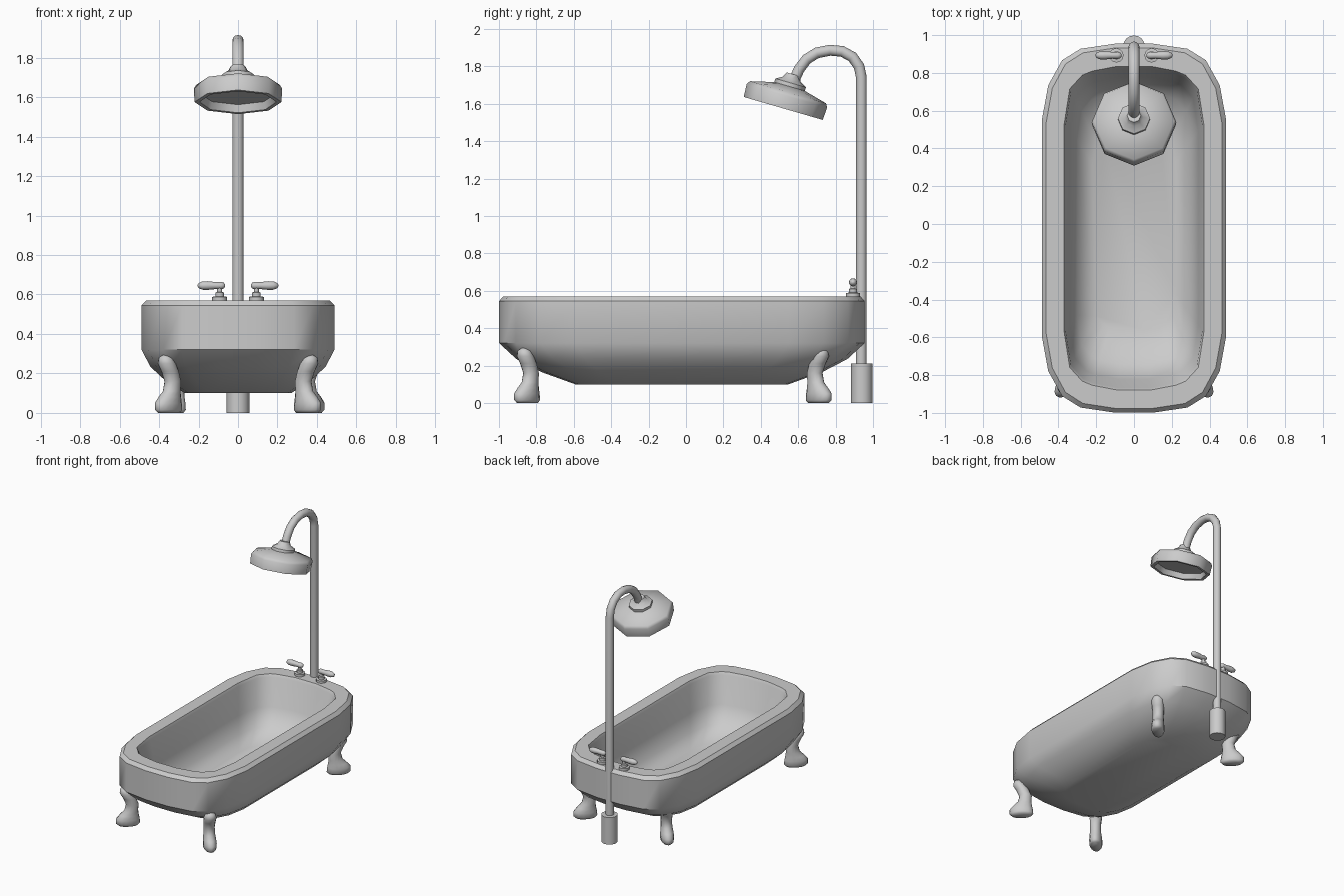
import bpy, bmesh, math
from mathutils import Matrix, Vector

if "Cube" in bpy.data.objects:
    bpy.data.objects.remove(bpy.data.objects["Cube"])


def make(name, rings, matrix=Matrix(), angle=40):
    """Skin a stack of equal-length point rings and cap both ends."""
    bm = bmesh.new()
    loops = [[bm.verts.new(p) for p in r] for r in rings]
    n = len(rings[0])
    for a, b in zip(loops, loops[1:]):
        for i in range(n):
            j = (i + 1) % n
            bm.faces.new((a[i], a[j], b[j], b[i]))
    bm.faces.new(loops[0])
    bm.faces.new(loops[-1])
    bmesh.ops.transform(bm, matrix=matrix, verts=bm.verts)
    bmesh.ops.recalc_face_normals(bm, faces=bm.faces)
    me = bpy.data.meshes.new(name)
    bm.to_mesh(me)
    bm.free()
    ob = bpy.data.objects.new(name, me)
    bpy.context.collection.objects.link(ob)
    bpy.ops.object.select_all(action='DESELECT')
    ob.select_set(True)
    bpy.context.view_layer.objects.active = ob
    bpy.ops.object.shade_smooth_by_angle(angle=math.radians(angle))
    return ob


def ellipse(cx, z, rx, ry, n):
    return [(cx + rx * math.cos(2 * math.pi * i / n),
             ry * math.sin(2 * math.pi * i / n), z) for i in range(n)]


def lathe(name, profile, n, matrix=Matrix(), angle=40):
    return make(name, [ellipse(0, z, r, r, n) for r, z in profile], matrix, angle)


# Tub: rounded oblong rings, outside from bottom to rim, then down the inside
OUTER = [(1, .585), (.93, .775), (.78, .91), (.58, .972), (.2, 1)]
INNER = [(1, .64), (.92, .86), (.74, .945), (.6, .97), (.24, 1)]


def oblong(shape, hw, hl, z):
    q = [(x * hw, y * hl) for x, y in shape]
    half = q + [(-x, y) for x, y in reversed(q)]
    return [(x, y - .022, z) for x, y in half + [(-x, -y) for x, y in half]]


tub = [oblong(OUTER, *r) for r in (
    (.27, .57, .10), (.37, .75, .165), (.445, .885, .235), (.488, .977, .32),
    (.488, .977, .545), (.465, .955, .57))]
tub += [oblong(INNER, *r) for r in (
    (.37, .857, .57), (.362, .845, .55), (.34, .80, .34),
    (.30, .72, .22), (.22, .54, .15))]
make("tub", tub)

# Clawed feet, toes pointing out along the diagonals
LEG = [(0, 0, .07, .036), (.015, .002, .086, .046), (.05, .004, .084, .048),
       (.08, -.006, .068, .045), (.11, -.02, .05, .041), (.16, -.028, .045, .04),
       (.21, -.008, .046, .043), (.25, .016, .046, .046), (.28, .024, .034, .036),
       (.295, .024, .012, .012)]
for sx, side in ((-1, "left"), (1, "right")):
    for sy, end in ((-1, "front"), (1, "back")):
        shift = .018 if sy > 0 else 0
        m = (Matrix.Translation((sx * .35 + shift, -.07 + sy * .778, 0))
             @ Matrix.Rotation(math.atan2(sy, sx), 4, 'Z'))
        make(f"{end}_{side}_foot", [ellipse(u, z, a, b, 14) for z, u, a, b in LEG], m, 60)

# Pipe foot and shower pipe swept along its bend
lathe("pipe_base", [(.058, 0), (.058, .21)], 16, Matrix.Translation((0, .94, 0)))
PATH = [(.937, .1), (.937, 1.745), (.925, 1.80), (.89, 1.85), (.835, 1.88), (.77, 1.886),
        (.70, 1.872), (.645, 1.838), (.605, 1.785), (.58, 1.73), (.57, 1.70)]
pts = [Vector((0, y, z)) for y, z in PATH]
rings = []
for i, p in enumerate(pts):
    t = (pts[min(i + 1, len(pts) - 1)] - pts[max(i - 1, 0)]).normalized()
    if i < 2:
        t = Vector((0, 0, 1))
    side = Vector((1, 0, 0))
    up = t.cross(side)
    rings.append([p + .029 * (side * math.cos(a) + up * math.sin(a))
                  for a in (k * math.pi / 6 for k in range(12))])
make("shower_pipe", rings)

# Eight-sided shower head, hollow underneath, tilted forward
head = (Matrix.Translation((0, .52, 1.575)) @ Matrix.Rotation(math.radians(-16.2), 4, 'X'))
lathe("shower_head", [(.002, .04), (.185, .04), (.195, 0), (.22, 0), (.224, .07), (.212, .09),
                      (.085, .122), (.085, .142), (.05, .162), (.036, .19)], 8, head, 50)

# Tap bodies and lever handles, one each side of the pipe
for sx, side in ((-1, "left"), (1, "right")):
    lathe(f"{side}_tap", [(.038, .565), (.038, .588), (.022, .59), (.022, .61),
                          (.013, .612), (.013, .64)], 12, Matrix.Translation((sx * .093, .893, 0)))
    lever = Matrix.Translation((sx * .065, .893, .645)) @ Matrix.Rotation(sx * math.pi / 2, 4, 'Y')
    lathe(f"{side}_lever", [(.004, 0), (.014, .006), (.019, .02), (.018, .05), (.022, .09),
                            (.021, .115), (.013, .134), (.003, .14)], 12, lever, 60)
